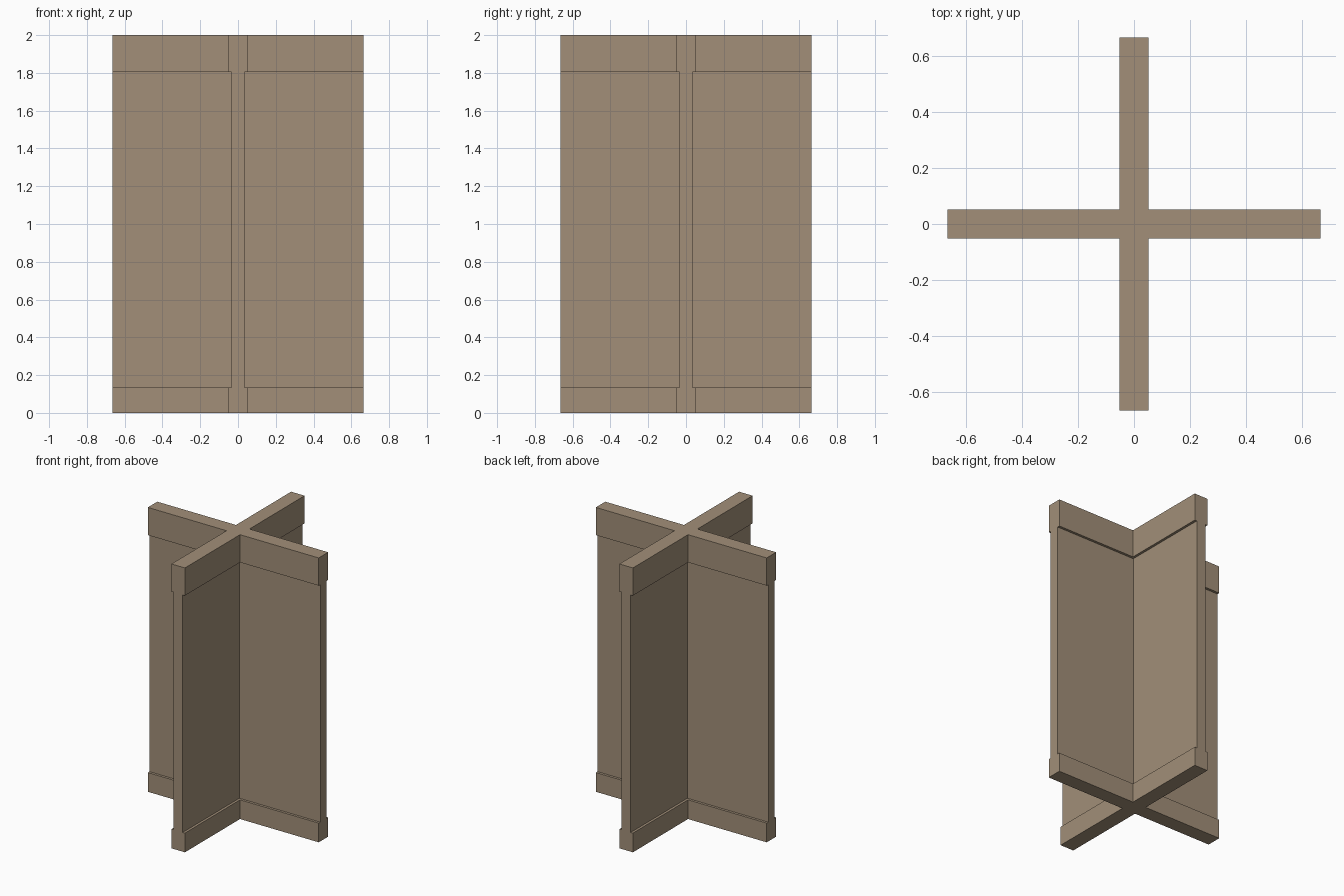
import bpy
import bmesh

cube = bpy.data.objects.get("Cube")
if cube:
    bpy.data.objects.remove(cube, do_unlink=True)

# Single plain wall colour
colour = (0.36, 0.275, 0.19, 1.0)
wall_mat = bpy.data.materials.new("warm_taupe")
wall_mat.use_nodes = True
wall_mat.diffuse_color = colour
shader = next(n for n in wall_mat.node_tree.nodes if n.type == "BSDF_PRINCIPLED")
shader.inputs["Base Color"].default_value = colour
shader.inputs["Roughness"].default_value = 0.9

REACH = 0.665  # half length of each crossing wall


def cross_prism(name, half, bottom, top):
    """Extrude a plus-shaped outline with arms of the given half thickness."""
    bm = bmesh.new()
    corners = []
    x, y = 1, 0
    for _ in range(4):
        # two end corners of this arm, then the inner corner to the next arm
        for along, side in ((REACH, -half), (REACH, half), (half, half)):
            corners.append((along * x - side * y, along * y + side * x))
        x, y = -y, x
    base = bm.faces.new([bm.verts.new((px, py, bottom)) for px, py in corners])
    grown = bmesh.ops.extrude_face_region(bm, geom=[base])["geom"]
    verts = [g for g in grown if isinstance(g, bmesh.types.BMVert)]
    bmesh.ops.translate(bm, verts=verts, vec=(0, 0, top - bottom))
    bmesh.ops.recalc_face_normals(bm, faces=bm.faces)
    mesh = bpy.data.meshes.new(name)
    bm.to_mesh(mesh)
    bm.free()
    mesh.materials.append(wall_mat)
    obj = bpy.data.objects.new(name, mesh)
    bpy.context.collection.objects.link(obj)
    return obj


# Thick skirting, thinner wall panels, thick top band
cross_prism("base_trim", 0.0525, 0.0, 0.135)
cross_prism("wall_panels", 0.035, 0.135, 1.805)
cross_prism("top_trim", 0.0525, 1.805, 2.0)
